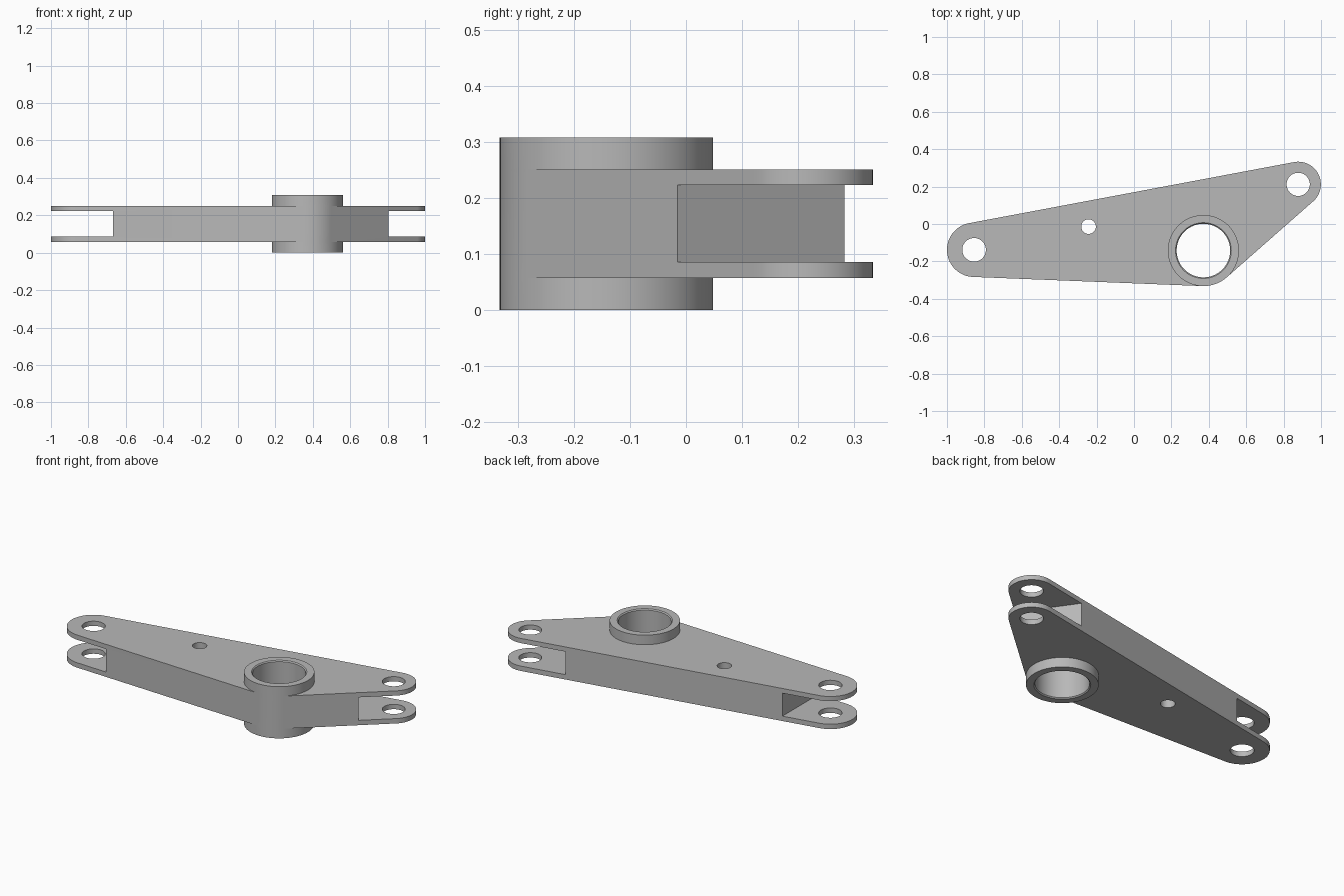
import bpy, bmesh, math
from mathutils import Vector, Matrix, geometry

if "Cube" in bpy.data.objects:
    bpy.data.objects.remove(bpy.data.objects["Cube"])

SEGMENTS = 96
LEFT_PIN, LEFT_R = Vector((-0.855, -0.138)), 0.145
RIGHT_PIN, RIGHT_R = Vector((0.878, 0.212)), 0.121
BOSS, BOSS_R = Vector((0.371, -0.142)), 0.19
TOP = 0.308
PLATE = (0.057, 0.251)
SLOT = (0.086, 0.223)

steel = bpy.data.materials.new("grey metal")
steel.use_nodes = True
colour = (0.48, 0.48, 0.48, 1)
steel.diffuse_color = colour
steel.node_tree.nodes["Principled BSDF"].inputs["Base Color"].default_value = colour


def circle(centre, radius):
    steps = [2 * math.pi * i / SEGMENTS for i in range(SEGMENTS)]
    return [centre + radius * Vector((math.cos(a), math.sin(a))) for a in steps]


def loft(name, sections):
    """Solid through equal-length outlines, each given with its height."""
    bm = bmesh.new()
    rings = [[bm.verts.new((p.x, p.y, z)) for p in outline] for outline, z in sections]
    count = len(rings[0])
    for low, high in zip(rings, rings[1:]):
        for i in range(count):
            j = (i + 1) % count
            bm.faces.new((low[i], low[j], high[j], high[i]))
    bm.faces.new(rings[0][::-1])
    bm.faces.new(rings[-1])
    bmesh.ops.recalc_face_normals(bm, faces=bm.faces)
    mesh = bpy.data.meshes.new(name)
    bm.to_mesh(mesh)
    bm.free()
    mesh.materials.append(steel)
    obj = bpy.data.objects.new(name, mesh)
    bpy.context.collection.objects.link(obj)
    return obj


def combine(target, tool, operation):
    """Apply a boolean and remove the tool."""
    tool.hide_render = True
    mod = target.modifiers.new(operation.lower(), "BOOLEAN")
    mod.operation, mod.solver, mod.object = operation, "EXACT", tool
    bpy.context.view_layer.objects.active = target
    bpy.ops.object.modifier_apply(modifier=mod.name)
    bpy.data.objects.remove(tool)


def slot_cutter(pin, depth):
    """Box open towards the pin end, square to the line from boss to pin."""
    out = (pin - BOSS).normalized()
    side = Vector((-out.y, out.x))
    back, front = pin - out * depth, pin + out * 0.4
    outline = [back - side * 0.4, front - side * 0.4, front + side * 0.4, back + side * 0.4]
    return loft("slot_cutter", [(outline, z) for z in SLOT])


# Arm: straight tangents wrapped around the two pin ends and the boss
points = circle(LEFT_PIN, LEFT_R) + circle(RIGHT_PIN, RIGHT_R) + circle(BOSS, BOSS_R)
outline = [points[i] for i in geometry.convex_hull_2d(points)]
arm = loft("bell_crank_arm", [(outline, z) for z in PLATE])

# Boss standing proud above and below
combine(arm, loft("boss", [(circle(BOSS, BOSS_R), z) for z in (0, TOP)]), "UNION")

# Fork slots at both ends
combine(arm, slot_cutter(LEFT_PIN, 0.188), "DIFFERENCE")
combine(arm, slot_cutter(RIGHT_PIN, 0.191), "DIFFERENCE")

# Pin holes and the small hole through the web
for centre, radius in ((LEFT_PIN, 0.063), (RIGHT_PIN, 0.062), (Vector((-0.243, -0.014)), 0.039)):
    combine(arm, loft("hole_cutter", [(circle(centre, radius), z) for z in (-0.1, 0.5)]), "DIFFERENCE")

# Main bore with a fine chamfer at each mouth
bore, lip = 0.143, 0.006
profile = ((bore + 2 * lip, -lip), (bore, lip), (bore, TOP - lip), (bore + 2 * lip, TOP + lip))
combine(arm, loft("bore_cutter", [(circle(BOSS, r), z) for r, z in profile]), "DIFFERENCE")

bpy.ops.object.select_all(action="DESELECT")
arm.select_set(True)
bpy.context.view_layer.objects.active = arm
bpy.ops.object.shade_smooth_by_angle(angle=math.radians(30))
